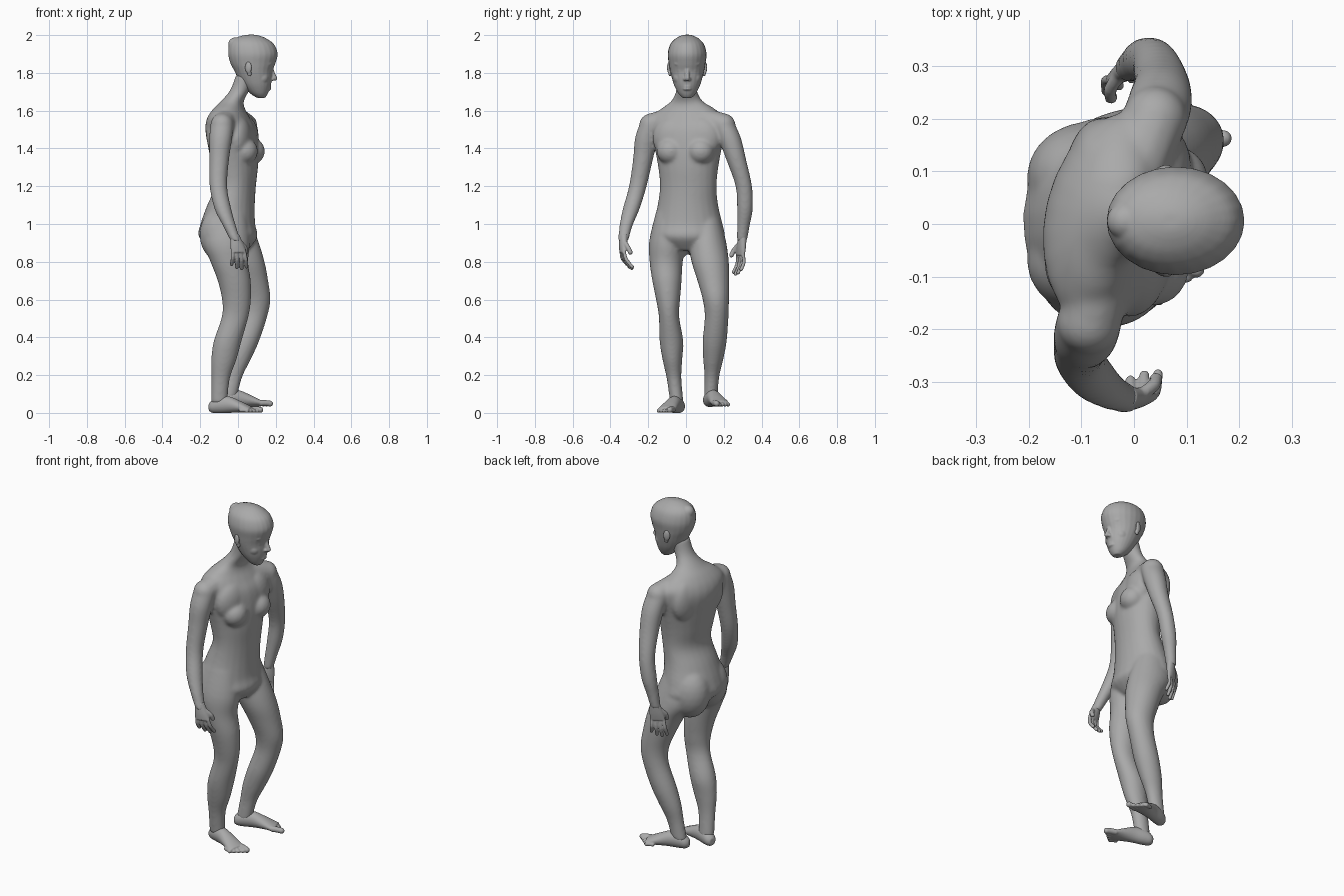
import bpy, bmesh
from math import sin, cos, pi, radians
from mathutils import Vector, Matrix

cube = bpy.data.objects.get("Cube")
if cube:
    bpy.data.objects.remove(cube, do_unlink=True)

grey = bpy.data.materials.new("clay grey")
grey.use_nodes = True
tone = (0.4, 0.4, 0.4, 1)
grey.diffuse_color = tone
grey.node_tree.nodes["Principled BSDF"].inputs["Base Color"].default_value = tone


def spline(a, b, c, d, t):
    """Catmull-Rom blend of four tuples."""
    return [q + 0.5 * t * (r - p + t * (2*p - 5*q + 4*r - s + t * (3*(q - r) + s - p)))
            for p, q, r, s in zip(a, b, c, d)]


def loft(bm, rows, axes, sides=24, steps=4):
    """Closed tube through rows of (x, y, z, ru, rv, turn)."""
    last = len(rows) - 1
    fine = []
    for i in range(last):
        ctrl = [rows[max(0, min(last, i + k))] for k in (-1, 0, 1, 2)]
        fine += [spline(*ctrl, s / steps) for s in range(steps)]
    fine.append(rows[-1])
    rings = []
    for x, y, z, ru, rv, turn in fine:
        u, v = axes(turn)
        rings.append([bm.verts.new(Vector((x, y, z)) + u * ru * cos(t) + v * rv * sin(t))
                      for t in (2 * pi * k / sides for k in range(sides))])
    for a, b in zip(rings, rings[1:]):
        for k in range(sides):
            j = (k + 1) % sides
            bm.faces.new((a[k], a[j], b[j], b[k]))
    bm.faces.new(rings[0][::-1])
    bm.faces.new(rings[-1])


def level(turn):
    a = radians(turn)
    return Vector((cos(a), sin(a), 0)), Vector((-sin(a), cos(a), 0))


def blob(bm, centre, size, turn=0):
    m = Matrix.Translation(centre) @ Matrix.Rotation(radians(turn), 4, 'Z') @ Matrix.Diagonal((*size, 1))
    bmesh.ops.create_icosphere(bm, subdivisions=3, radius=1, matrix=m)


def rod(bm, points, r):
    """Round-ended rod through the points, for fingers, toes and collar."""
    d = (points[-1] - points[0]).normalized()
    u = d.orthogonal().normalized()
    v = d.cross(u)
    loft(bm, [(*p, r, r, 0) for p in points], lambda _: (u, v), 12, 3)
    for p in points:
        blob(bm, p, (r, r, r))


def finish(name, bm, voxel, passes):
    bmesh.ops.recalc_face_normals(bm, faces=bm.faces)
    mesh = bpy.data.meshes.new(name)
    bm.to_mesh(mesh)
    bm.free()
    mesh.materials.append(grey)
    ob = bpy.data.objects.new(name, mesh)
    bpy.context.collection.objects.link(ob)
    fuse = ob.modifiers.new("fuse", 'REMESH')
    fuse.mode = 'VOXEL'
    fuse.voxel_size = voxel
    fuse.use_smooth_shade = True
    soft = ob.modifiers.new("soften", 'SMOOTH')
    soft.factor = 0.5
    soft.iterations = passes


# Torso and neck: x, y, z, depth, width, turn
body = bmesh.new()
loft(body, [
    (-.04, .01, .86, .09, .10, -4), (-.052, .01, .93, .155, .19, -4),
    (-.054, .01, 1.0, .145, .184, -4), (-.037, .01, 1.1, .126, .161, -6),
    (-.014, .012, 1.2, .108, .151, -8), (-.016, .012, 1.3, .12, .161, -11),
    (-.025, .012, 1.4, .129, .18, -13), (-.04, .012, 1.5, .129, .2, -13),
    (-.05, .01, 1.56, .108, .198, -13), (-.047, .01, 1.61, .08, .145, -13),
    (-.03, .005, 1.65, .06, .085, -10), (.01, .003, 1.71, .051, .055, 0),
    (.04, .003, 1.79, .051, .055, 0)], level)
turn = -13
fore, side = level(turn)
chest = Vector((-.02, .014, 1.385))
for s in (-1, 1):
    blob(body, chest + fore * .078 + side * s * .082, (.068, .073, .07), turn)
    blob(body, chest + fore * .046 + side * s * .08 + Vector((0, 0, .07)), (.064, .105, .115), turn)
    blob(body, chest - fore * .078 + side * s * .085 + Vector((0, 0, .1)), (.052, .09, .12), turn)
    blob(body, (-.082, .01 + s * .08, .945), (.122, .105, .15))

# Legs: x, y, z, depth, width
right_leg = [(-.05, -.085, 1.06, .095, .075), (-.06, -.098, .91, .123, .097), (-.046, -.105, .8, .1, .088),
             (-.02, -.101, .7, .088, .078), (-.008, -.095, .6, .077, .064), (-.015, -.09, .51, .071, .054),
             (-.055, -.077, .38, .074, .063), (-.075, -.072, .28, .067, .052), (-.092, -.063, .18, .049, .039),
             (-.1, -.048, .05, .044, .036)]
left_leg = [(-.038, .098, 1.06, .09, .075), (-.018, .112, .91, .126, .1), (.035, .128, .8, .106, .099),
            (.068, .145, .7, .092, .085), (.092, .158, .6, .08, .07), (.083, .162, .51, .072, .063),
            (.04, .152, .38, .072, .064), (.003, .144, .28, .064, .053), (-.026, .137, .19, .049, .039),
            (-.05, .131, .08, .044, .036)]
for leg in (right_leg, left_leg):
    loft(body, [(*row, 0) for row in leg], level)

# Arms and collar: x, y, z, radius
right_arm = [(-.085, -.186, 1.524, .062), (-.092, -.21, 1.45, .061), (-.1, -.228, 1.34, .053),
             (-.104, -.255, 1.2, .047), (-.08, -.29, 1.08, .045), (-.045, -.318, .99, .035),
             (-.012, -.332, .91, .028)]
left_arm = [(.04, .2, 1.524, .062), (.05, .232, 1.45, .061), (.052, .266, 1.34, .053),
            (.04, .306, 1.2, .044), (.022, .312, 1.08, .042), (.004, .304, .99, .034),
            (-.01, .296, .91, .028)]
for arm in (right_arm, left_arm):
    loft(body, [(x, y, z, r, r, 0) for x, y, z, r in arm], level)
    x, y, z, r = arm[0]
    rod(body, [Vector((-.035, .01, 1.58)), Vector((x, y, z))], r)
finish("body", body, .007, 20)


# Feet with toes; inner is the side of the big toe
def foot(name, x, y, floor, turn, inner):
    bm = bmesh.new()
    ahead, across = level(turn)
    heel = Vector((x, y, floor))
    up = Vector((0, 0, 1))
    rows = [(-.018, .03, .018, .02), (0, .034, .032, .034), (.035, .042, .037, .044),
            (.09, .044, .038, .044), (.15, .033, .044, .032), (.195, .022, .049, .021),
            (.218, .017, .047, .015)]
    loft(bm, [(*(heel + ahead * t + up * h), w, hh, 0) for t, h, w, hh in rows],
         lambda _: (across, up))
    for k in range(5):
        r = .016 if k == 0 else .011
        start = heel + ahead * (.206 - .008 * k) + across * inner * (.034 - .0195 * k) + up * (r + .003)
        rod(bm, [start, start + ahead * .027, start + ahead * (.05 - .004 * k) - up * .003], r)
    finish(name, bm, .004, 3)


foot("right_foot", -.135, -.035, 0, -19, 1)
foot("left_foot", -.085, .12, .033, 17, -1)


# Hands: palm, four curled fingers and a thumb
def hand(name, wrist, knuckle, tip, thumbward, palm):
    bm = bmesh.new()
    wrist, knuckle, tip = Vector(wrist), Vector(knuckle), Vector(tip)
    w, n = Vector(thumbward).normalized(), Vector(palm).normalized()
    mid = wrist.lerp(knuckle, .6)
    loft(bm, [(*wrist, .024, .022, 0), (*mid, .037, .02, 0), (*knuckle, .042, .015, 0)],
         lambda _: (w, n))
    for k, reach in enumerate((.9, 1, .93, .75)):
        base = knuckle + w * (.031 - .021 * k)
        end = base + (tip - knuckle) * reach + w * (.008 - .006 * k)
        rod(bm, [base, base.lerp(end, .5) - n * .01, end], .0098)
    root = wrist.lerp(knuckle, .4) + w * .018
    end = knuckle + w * .045 + n * .03
    rod(bm, [root, root.lerp(end, .55) + w * .01, end], .0125)
    finish(name, bm, .004, 3)


hand("right_hand", (-.018, -.33, .945), (.004, -.335, .85), (.008, -.29, .765), (1, .25, 0), (-.2, 1, 0))
hand("left_hand", (-.004, .3, .945), (-.018, .288, .835), (-.018, .268, .735), (-.85, -.45, 0), (.45, -.85, 0))

# Head with face features
head = bmesh.new()
mid = .006
skull = [(.122, 1.668, .022, .024), (.112, 1.69, .046, .046), (.1, 1.73, .073, .067),
         (.09, 1.77, .09, .08), (.082, 1.81, .101, .09), (.079, 1.85, .119, .097),
         (.079, 1.9, .131, .103), (.073, 1.95, .119, .09), (.066, 1.98, .088, .064),
         (.068, 1.996, .05, .035), (.07, 2.002, .02, .014)]
loft(head, [(x, mid, z, d, w, 0) for x, z, d, w in skull], level)
blob(head, (-.015, mid, 1.952), (.037, .036, .036))
blob(head, (.13, mid, 1.692), (.027, .028, .023))
rod(head, [Vector((.174, mid, 1.828)), Vector((.184, mid, 1.795)), Vector((.196, mid, 1.77))], .0125)
for z in (1.715, 1.728):
    blob(head, (.161, mid, z), (.016, .025, .0085))
for s in (-1, 1):
    blob(head, (.182, mid + s * .011, 1.767), (.012, .01, .01))
    blob(head, (.156, mid + s * .036, 1.813), (.018, .018, .012))
    blob(head, (.156, mid + s * .036, 1.848), (.028, .036, .017), s * 15)
    blob(head, (.125, mid + s * .04, 1.775), (.038, .034, .038))
finish("head", head, .004, 8)

# Ears
for s, name in ((1, "left_ear"), (-1, "right_ear")):
    ear = bmesh.new()
    blob(ear, (.055, mid + s * .095, 1.828), (.019, .01, .032), s * 20)
    blob(ear, (.061, mid + s * .09, 1.797), (.012, .009, .016))
    finish(name, ear, .004, 2)
